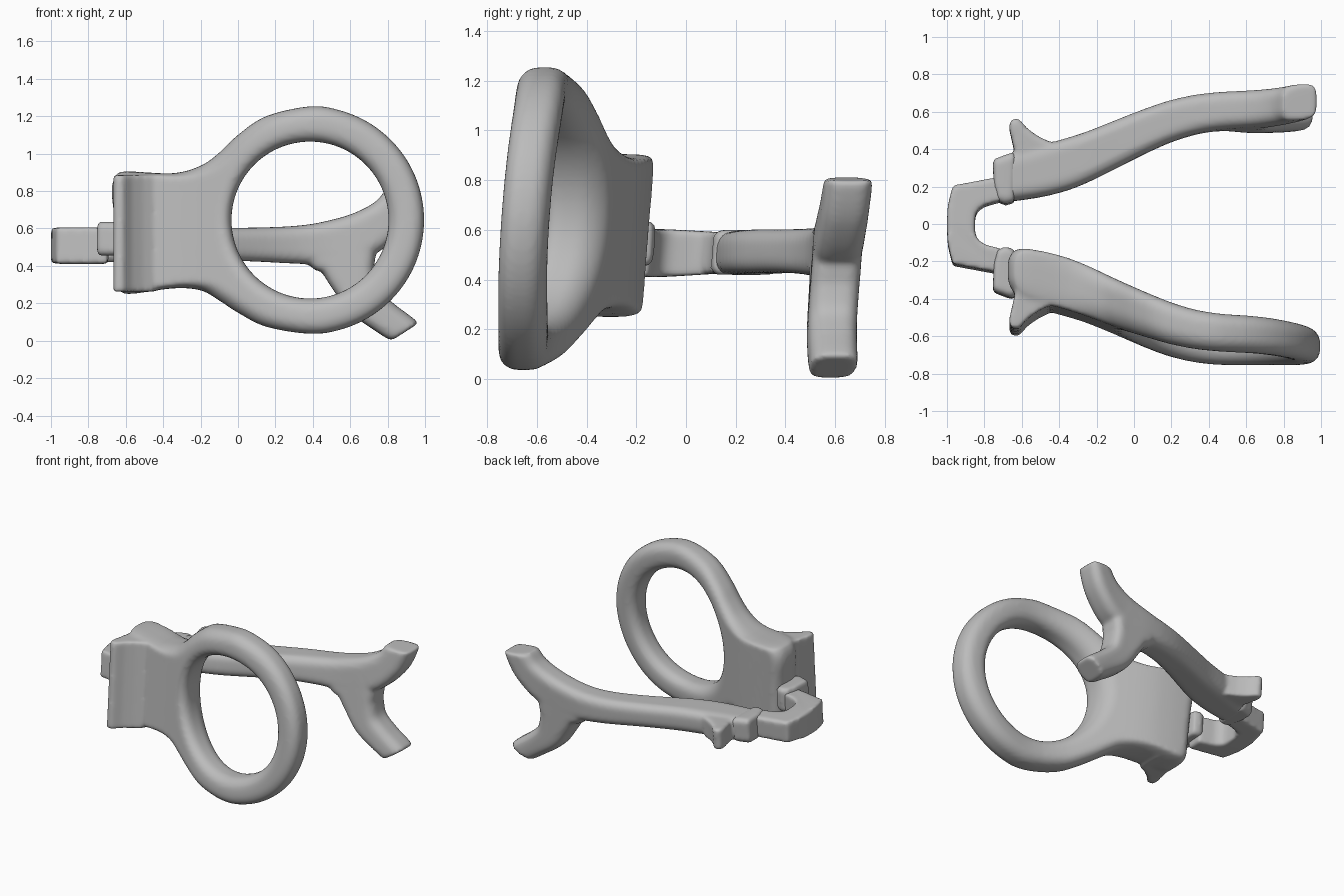
import bpy, bmesh, math
from mathutils import Vector

if "Cube" in bpy.data.objects:
    bpy.data.objects.remove(bpy.data.objects["Cube"])

grey = bpy.data.materials.new("plain grey")
grey.diffuse_color = (0.5, 0.5, 0.5, 1)
grey.use_nodes = True
grey.node_tree.nodes["Principled BSDF"].inputs["Base Color"].default_value = grey.diffuse_color

# sideways bow of both arms: x, distance from the middle, half thickness
BOW = [(-0.75, .235, .12), (-0.55, .27, .132), (-0.42, .305, .142), (-0.3, .338, .138), (-0.1, .428, .129),
       (0.1, .518, .117), (0.25, .573, .108), (0.42, .605, .1), (0.7, .614, .098), (1.0, .645, .094)]


def lerp(x, k):
    x = max(BOW[0][0], min(BOW[-1][0], x))
    for a, b in zip(BOW, BOW[1:]):
        if x <= b[0]:
            t = (x - a[0]) / (b[0] - a[0])
            return a[k] + (b[k] - a[k]) * t


def bow(x, k):
    return sum(lerp(x + d, k) for d in (-.08, -.04, 0, .04, .08)) / 5


def spline(pts, n, closed=False):
    out, m = [], len(pts)
    get = lambda i: Vector(pts[i % m] if closed else pts[max(0, min(m - 1, i))])
    for i in range(m if closed else m - 1):
        a, b, c, d = (get(i + j) for j in (-1, 0, 1, 2))
        for j in range(n):
            t = j / n
            out.append(.5 * (2 * b + (c - a) * t + (2 * a - 5 * b + 4 * c - d) * t * t
                             + (3 * b - a - 3 * c + d) * t ** 3))
    if not closed:
        out.append(Vector(pts[-1]))
    return out


def rounded(w, h, r, steps=10):
    """Rounded rectangle cross-section with half sizes w, h."""
    r = min(r, w * .98, h * .98)
    pts = []
    for q, (sx, sy) in enumerate([(1, 1), (-1, 1), (-1, -1), (1, -1)]):
        for i in range(6):
            a = math.pi / 2 * (q + i / 5)
            pts.append((sx * (w - r) + r * math.cos(a), sy * (h - r) + r * math.sin(a)))
        if q in (0, 2):
            for i in range(1, steps):
                pts.append((sx * (w - r) * (1 - 2 * i / steps), sy * h))
    return pts


def loft(bm, rings, closed=False):
    vs = [[bm.verts.new(p) for p in r] for r in rings]
    n = len(vs[0])
    for i in range(len(vs) if closed else len(vs) - 1):
        a, b = vs[i], vs[(i + 1) % len(vs)]
        for j in range(n):
            bm.faces.new((a[j], a[(j + 1) % n], b[(j + 1) % n], b[j]))
    if not closed:
        bm.faces.new(vs[0])
        bm.faces.new(vs[-1][::-1])


def lean(z, side):
    """Both arms lean back slightly with height."""
    return .08 * (z - .56) if side > 0 else .07 * (z - .62) - .013


def place(x, z, v, side):
    return (x, side * bow(x, 1) + v + lean(z, side), z)


def tube(bm, path, end):
    """Rounded bar along x,z,half-width points; end is the facing of the last cut."""
    pts, rings = spline(path, 8), []
    for i, p in enumerate(pts):
        d = pts[min(i + 1, len(pts) - 1)] - pts[max(i - 1, 0)]
        d = Vector((d.x, d.y)).normalized()
        blend = max(0, 1 - (len(pts) - 1 - i) / 5)
        d = d.lerp(Vector(end).normalized(), blend).normalized()
        rings.append([place(p.x - d.y * u, p.y + d.x * u, v, 1)
                      for u, v in rounded(p.z, bow(p.x, 2), .06)])
    loft(bm, rings)


def slab(bm, outline, z0, z1, side=1, inset=0.0):
    """Plan-view outline extruded between two heights, with chamfered rims."""
    c = sum((Vector(p) for p in outline), Vector((0, 0))) / len(outline)
    rings = []
    for z, k in ((z0, 1 - inset), (z0 + inset * .15, 1), (z1 - inset * .15, 1), (z1, 1 - inset)):
        if inset or z in (z0, z1):
            q = [c + (Vector(p) - c) * k for p in outline]
            rings.append([(p.x, side * p.y + lean(z, side), z) for p in q])
    if not inset:
        rings = [rings[0], rings[-1]]
    loft(bm, rings)


def finish(name, bm, smooth=5):
    bmesh.ops.recalc_face_normals(bm, faces=bm.faces)
    me = bpy.data.meshes.new(name)
    bm.to_mesh(me)
    bm.free()
    ob = bpy.data.objects.new(name, me)
    bpy.context.collection.objects.link(ob)
    r = ob.modifiers.new("fuse", 'REMESH')
    r.mode, r.voxel_size = 'VOXEL', .014
    s = ob.modifiers.new("soften", 'SMOOTH')
    s.factor, s.iterations = .5, smooth
    bpy.ops.object.select_all(action='DESELECT')
    ob.select_set(True)
    bpy.context.view_layer.objects.active = ob
    bpy.ops.object.convert(target='MESH')
    ob.data.materials.clear()
    ob.data.materials.append(grey)
    bpy.ops.object.shade_smooth_by_angle(angle=math.radians(50))


SPUR = [(-.64, .25), (-.637, .38), (-.67, .525), (-.655, .56), (-.62, .565), (-.595, .54), (-.57, .51),
        (-.51, .468), (-.45, .44), (-.45, .25)]
HINGE = [(-.73, .125), (-.69, .105), (-.64, .12), (-.63, .36), (-.645, .385), (-.755, .345), (-.75, .2)]

# front arm: plate that widens into a ring
C = Vector((.385, .645))
arc = [(C.x + .61 * math.cos(math.radians(a)), C.y + .608 * math.sin(math.radians(a)))
       for a in range(-90, 91, 15)]
outline = arc + [(.15, 1.2), (0, 1.1), (-.1, 1.005), (-.2, .935), (-.35, .895), (-.6, .905), (-.655, .88),
                 (-.675, .8), (-.66, .65), (-.65, .5), (-.645, .38), (-.635, .28), (-.58, .25),
                 (-.35, .28), (-.2, .27), (-.1, .215), (0, .15), (.15, .075)]
rings = []
for p in spline(outline, 4, True):
    inner = C + (p - C).normalized() * .42
    mid, half = (p + inner) / 2, (p - inner) / 2
    ring = []
    for u, v in rounded(half.length, .1, .075, 14):
        q = mid + half.normalized() * u
        ring.append(place(q.x, q.y, v * bow(q.x, 2) / .1, -1))
    rings.append(ring)
bm = bmesh.new()
loft(bm, rings, True)
slab(bm, SPUR, .262, .885, -1)
finish("ring_arm", bm, 6)

# back arm: bar that forks in two
bm = bmesh.new()
tube(bm, [(-.68, .507, .088), (-.3, .514, .088), (0, .515, .088), (.3, .513, .1), (.5, .525, .118),
          (.68, .575, .122), (.82, .68, .104), (.89, .805, .094)], (.08, 1))
tube(bm, [(.52, .52, .18), (.575, .45, .165), (.61, .34, .125), (.67, .22, .1), (.78, .128, .088),
          (.895, .048, .085)], (.54, -.84))
slab(bm, SPUR, .43, .585)
finish("forked_arm", bm, 8)

# hinge blocks
for name, side, z0 in (("front_hinge", -1, .455), ("back_hinge", 1, .42)):
    bm = bmesh.new()
    slab(bm, HINGE, z0, z0 + .18, side, .15)
    finish(name, bm, 6)

# U-shaped bridge joining the two arms
half = [(-1, .02), (-.995, .1), (-.97, .205), (-.7, .255), (-.69, .13), (-.8, .1), (-.835, .075), (-.85, .04)]
bridge = half + [(x, -y - .01) for x, y in reversed(half)]
bm = bmesh.new()
slab(bm, bridge, .41, .605)
for v in bm.verts:  # the bridge tapers towards the back arm
    v.co.z += .5 * (.51 - v.co.z) * max(0, min(1, (v.co.y + .1) / .8))
finish("bridge", bm, 8)
